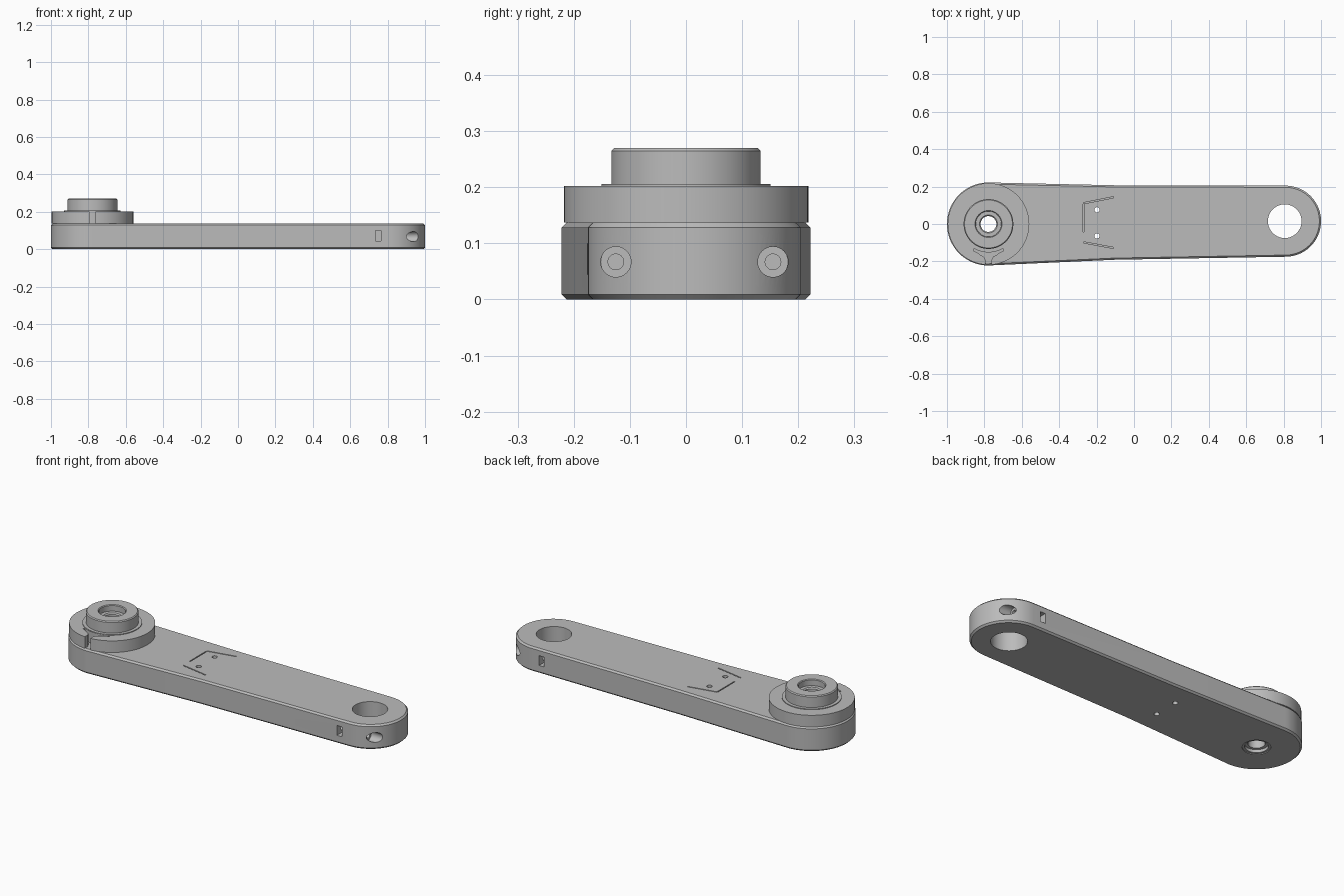
import bpy, bmesh, math
from mathutils import Matrix, Vector

if "Cube" in bpy.data.objects:
    bpy.data.objects.remove(bpy.data.objects["Cube"], do_unlink=True)

grey = bpy.data.materials.new("plain grey")
grey.use_nodes = True
grey.diffuse_color = (0.5, 0.5, 0.5, 1)
grey.node_tree.nodes["Principled BSDF"].inputs["Base Color"].default_value = grey.diffuse_color

PIVOT = Vector((-0.778, 0))     # centre of the hub end
TIP = Vector((0.81, 0.015))     # centre of the clamp end
R_PIVOT, R_TIP = 0.222, 0.19
TOP = 0.137


def make(name, bm):
    bmesh.ops.recalc_face_normals(bm, faces=bm.faces)
    mesh = bpy.data.meshes.new(name)
    bm.to_mesh(mesh)
    bm.free()
    mesh.materials.append(grey)
    obj = bpy.data.objects.new(name, mesh)
    bpy.context.collection.objects.link(obj)
    return obj


def prism(name, points, z0, z1, chamfer=0):
    bm = bmesh.new()
    base = bm.faces.new([bm.verts.new((x, y, z0)) for x, y in points])
    new = bmesh.ops.extrude_face_region(bm, geom=[base])["geom"]
    verts = [v for v in new if isinstance(v, bmesh.types.BMVert)]
    bmesh.ops.translate(bm, verts=verts, vec=(0, 0, z1 - z0))
    if chamfer:
        rims = [e for e in bm.edges if abs(e.verts[0].co.z - e.verts[1].co.z) < 1e-5]
        bmesh.ops.bevel(bm, geom=rims, offset=chamfer, segments=1, affect="EDGES")
    return make(name, bm)


def lathe(name, profile, steps=96):
    bm = bmesh.new()
    rings = []
    for i in range(steps):
        a = math.tau * i / steps
        rings.append([bm.verts.new((PIVOT.x + r * math.cos(a), r * math.sin(a), z))
                      for r, z in profile])
    n = len(profile)
    for i in range(steps):
        a, b = rings[i], rings[(i + 1) % steps]
        for j in range(n):
            k = (j + 1) % n
            bm.faces.new((a[j], b[j], b[k], a[k]))
    return make(name, bm)


def rod(center, radius, length, along_x=False, steps=48):
    bm = bmesh.new()
    turn = Matrix.Rotation(math.pi / 2, 4, "Y") if along_x else Matrix()
    bmesh.ops.create_cone(bm, cap_ends=True, segments=steps, radius1=radius, radius2=radius,
                          depth=length, matrix=Matrix.Translation(center) @ turn)
    return make("cutter", bm)


def box(center, size, angle=0):
    bm = bmesh.new()
    bmesh.ops.create_cube(bm, size=1, matrix=Matrix.Translation(center)
                          @ Matrix.Rotation(angle, 4, "Z") @ Matrix.Diagonal((*size, 1)))
    return make("cutter", bm)


def cut(obj, cutters):
    for c in cutters:
        mod = obj.modifiers.new("cut", "BOOLEAN")
        mod.operation, mod.solver, mod.object = "DIFFERENCE", "EXACT", c
    graph = bpy.context.evaluated_depsgraph_get()
    mesh = bpy.data.meshes.new_from_object(obj.evaluated_get(graph))
    obj.modifiers.clear()
    obj.data = mesh
    for c in cutters:
        bpy.data.objects.remove(c, do_unlink=True)


def arc(center, radius, start, end, steps):
    return [(center.x + radius * math.cos(math.radians(start + (end - start) * i / steps)),
             center.y + radius * math.sin(math.radians(start + (end - start) * i / steps)))
            for i in range(steps + 1)]


# Arm: tapered bar with a rounded end at each side
outline = arc(TIP, R_TIP, -90, 90, 48) + [(-0.1, 0.207)]
outline += arc(PIVOT, R_PIVOT, 89, 269, 56) + [(-0.1, -0.191)]
arm = prism("arm", outline, 0, TOP, 0.009)

# Main bores and the two small pin holes
cutters = [rod((PIVOT.x, 0, 0.07), 0.08, 0.4, steps=96),
           rod((TIP.x - 0.004, TIP.y, 0.07), 0.09, 0.4, steps=96)]
cutters += [rod((-0.198, y, 0.07), 0.014, 0.4, steps=24) for y in (0.076, -0.064)]

# Countersunk clamp screws with their nut slots, one on each side
for side in (-1, 1):
    y = TIP.y + side * 0.14
    cutters += [rod((0.993, y, 0.067), 0.027, 0.2, True),
                rod((0.82, y, 0.067), 0.014, 0.24, True, 24),
                box((0.75, TIP.y + side * 0.21, 0.072), (0.03, 0.2, 0.055))]

# Fine engraved bracket on the top face
for a, b in (((-0.27, 0.107), (-0.27, -0.043)), ((-0.27, 0.111), (-0.11, 0.143)),
             ((-0.27, -0.098), (-0.11, -0.128))):
    a, b = Vector(a), Vector(b)
    d, mid = b - a, (a + b) / 2
    cutters.append(box((mid.x, mid.y, TOP), (d.length, 0.006, 0.03), math.atan2(d.y, d.x)))
cut(arm, cutters)

# Collar with a flexing clip slot at its front
collar = lathe("collar", [(0.08, TOP), (0.218, TOP), (0.218, 0.202), (0.08, 0.202)])
half = [(0.045, -0.164), (0.026, -0.174), (0.017, -0.19), (0.017, -0.25)]
slot = arc(PIVOT, 0.152, 240, 300, 20) + arc(PIVOT, 0.164, 300, 292, 3)
slot += [(PIVOT.x + x, y) for x, y in half]
slot += [(PIVOT.x - x, y) for x, y in reversed(half)]
slot += arc(PIVOT, 0.164, 248, 240, 3)
cut(collar, [prism("cutter", slot, TOP - 0.02, 0.25)])

# Hub sleeve: stepped boss on top, counterbored at both ends
hub = lathe("hub", [(0.08, 0), (0.08, 0.202), (0.151, 0.202), (0.151, 0.206), (0.133, 0.206),
                    (0.133, 0.265), (0.128, 0.27), (0.072, 0.27), (0.068, 0.266),
                    (0.068, 0.235), (0.048, 0.235), (0.042, 0.229), (0.042, 0.02),
                    (0.058, 0.02), (0.058, 0.004), (0.07, 0.004), (0.07, 0)])

# Smooth curved walls, keep machined edges crisp
bpy.ops.object.select_all(action="DESELECT")
for obj in (arm, collar, hub):
    obj.select_set(True)
bpy.context.view_layer.objects.active = arm
bpy.ops.object.shade_smooth_by_angle(angle=math.radians(25))
